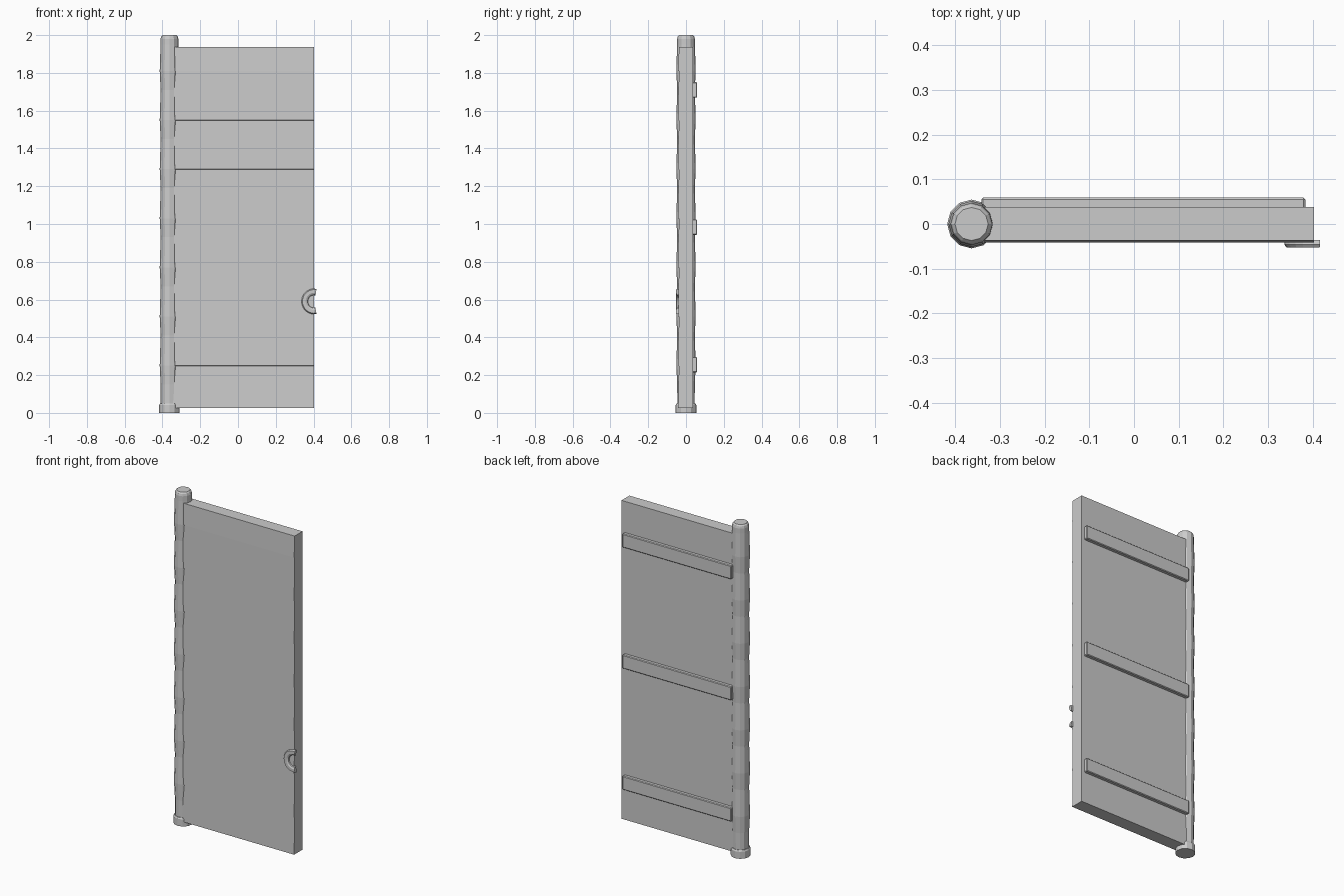
import bpy, bmesh, math
from mathutils import Vector

if "Cube" in bpy.data.objects:
    bpy.data.objects.remove(bpy.data.objects["Cube"])

POST_X = -0.363
SEAMS = [0.25 + 0.26 * i for i in range(7)]


def finish(name, bm):
    bmesh.ops.recalc_face_normals(bm, faces=bm.faces)
    me = bpy.data.meshes.new(name)
    bm.to_mesh(me)
    bm.free()
    ob = bpy.data.objects.new(name, me)
    bpy.context.collection.objects.link(ob)
    return ob


def loft(name, rings):
    """Skin closed rings of points and cap both ends."""
    bm = bmesh.new()
    vs = [[bm.verts.new(p) for p in r] for r in rings]
    for a, b in zip(vs, vs[1:]):
        n = len(a)
        for i in range(n):
            j = (i + 1) % n
            bm.faces.new((a[i], a[j], b[j], b[i]))
    bm.faces.new(vs[0])
    bm.faces.new(vs[-1])
    return finish(name, bm)


def turned(name, profile, sides=12):
    """Faceted upright turning on the hinge axis from (radius, z) pairs."""
    return loft(name, [[Vector((POST_X + r * math.cos(2 * math.pi * i / sides),
                                r * math.sin(2 * math.pi * i / sides), z))
                        for i in range(sides)] for r, z in profile])


def box(name, lo, hi, bevel):
    bm = bmesh.new()
    bmesh.ops.create_cube(bm, size=1)
    for v in bm.verts:
        v.co = Vector([(a + b) / 2 + c * (b - a) for a, b, c in zip(lo, hi, v.co)])
    ob = finish(name, bm)
    m = ob.modifiers.new("bevel", 'BEVEL')
    m.width = bevel
    m.segments = 1
    return ob


# hinge post: gentle swelling at every plank seam, chamfered top
profile = [(0.046, 0.02)]
for z in SEAMS:
    profile += [(0.0465, z - 0.10), (0.0515, z)]
profile += [(0.047, 1.95), (0.047, 1.98), (0.044, 1.992), (0.037, 2.0)]
turned("hinge_post", profile)

# collar at the foot of the post
turned("post_foot", [(0.0545, 0), (0.0545, 0.042), (0.050, 0.05)])

# door slab: lapped planks on the front, flat at the back
section = [(0.038, 0.026), (0.038, 1.938), (-0.037, 1.938)]
for z in reversed(SEAMS):
    section += [(-0.0415, z), (-0.0375, z - 0.001)]
section += [(-0.0415, 0.026)]
loft("door_planks", [[Vector((x, y, z)) for y, z in section] for x in (-0.36, 0.402)])

# three battens across the back
for i, z in enumerate((0.255, 0.983, 1.71)):
    box(f"back_batten_{i + 1}", (-0.341, 0.034, z - 0.041), (0.383, 0.059, z + 0.041), 0.004)

# crescent handle wrapping the free edge
handle = [(0.066, -0.036), (0.068, -0.046), (0.063, -0.053), (0.046, -0.053),
          (0.036, -0.048), (0.033, -0.036)]
rings = []
for i in range(13):
    a = math.radians(80 + 200 * i / 12)
    rings.append([Vector((0.404 + r * math.cos(a), y, 0.59 + r * math.sin(a)))
                  for r, y in handle])
loft("crescent_handle", rings)
